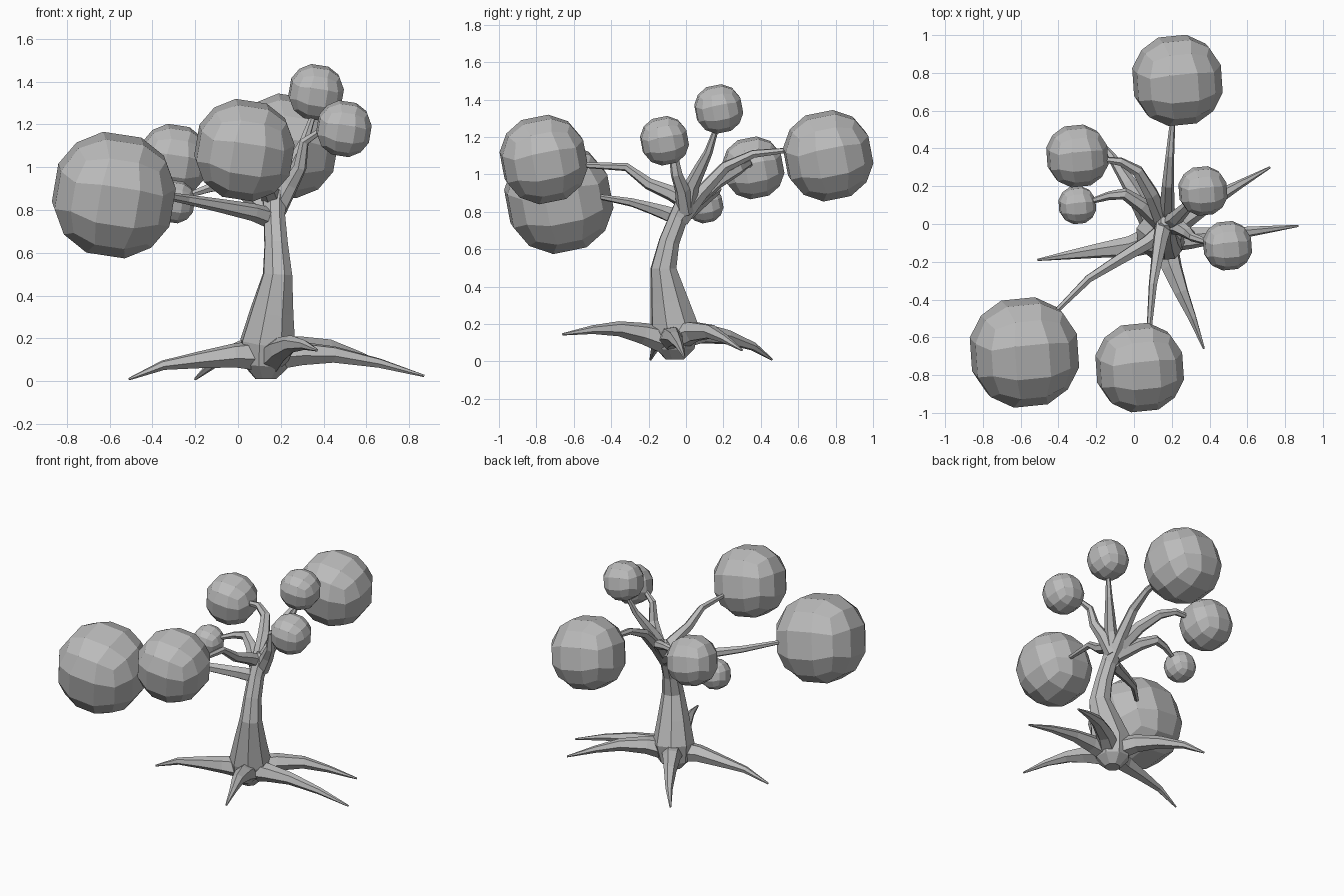
import bpy
import bmesh
import math
from mathutils import Vector, Euler

default_cube = bpy.data.objects.get("Cube")
if default_cube:
    bpy.data.objects.remove(default_cube, do_unlink=True)

# One plain grey for the whole tree
grey = bpy.data.materials.new("plain_grey")
grey.use_nodes = True
colour = (0.5, 0.5, 0.5, 1)
grey.diffuse_color = colour
grey.node_tree.nodes["Principled BSDF"].inputs["Base Color"].default_value = colour


def add_object(name, bm):
    """Turn a bmesh into a flat shaded grey object."""
    bmesh.ops.recalc_face_normals(bm, faces=bm.faces)
    mesh = bpy.data.meshes.new(name)
    bm.to_mesh(mesh)
    bm.free()
    mesh.materials.append(grey)
    obj = bpy.data.objects.new(name, mesh)
    bpy.context.collection.objects.link(obj)
    return obj


def add_tube(name, path, radii, sides):
    """Low-poly limb that follows a path, with one radius per point."""
    bm = bmesh.new()
    points = [Vector(p) for p in path]
    across = Vector((0.3, 1, 0.2))
    rings = []
    for i, (point, radius) in enumerate(zip(points, radii)):
        before = points[max(i - 1, 0)]
        after = points[min(i + 1, len(points) - 1)]
        along = (after - before).normalized()
        across = (across - along * across.dot(along)).normalized()
        other = along.cross(across)
        ring = []
        for s in range(sides):
            angle = math.tau * s / sides
            offset = across * math.cos(angle) + other * math.sin(angle)
            ring.append(bm.verts.new(point + offset * radius))
        rings.append(ring)
    for lower, upper in zip(rings, rings[1:]):
        for s in range(sides):
            t = (s + 1) % sides
            bm.faces.new((lower[s], lower[t], upper[t], upper[s]))
    bm.faces.new(rings[0])
    bm.faces.new(rings[-1])
    return add_object(name, bm)


def add_limb(name, path, thick, thin):
    """Tapering root or branch."""
    last = len(path) - 1
    radii = [thick + (thin - thick) * i / last for i in range(last + 1)]
    return add_tube(name, path, radii, 6)


def add_foliage(name, centre, radius):
    """Faceted ball made from a subdivided cube pushed out to a sphere."""
    bm = bmesh.new()
    bmesh.ops.create_cube(bm, size=2)
    bmesh.ops.subdivide_edges(bm, edges=bm.edges, cuts=2, use_grid_fill=True)
    turn = Euler((0.2, 0.15, 0.1)).to_matrix()
    for v in bm.verts:
        v.co = Vector(centre) + turn @ v.co.normalized() * radius * 1.04
    return add_object(name, bm)


# Trunk: wide foot, leaning stem, slightly flared crown
add_tube(
    "trunk",
    [(.13, -.06, .01), (.13, -.06, .07), (.14, -.06, .18), (.16, -.09, .33),
     (.185, -.12, .5), (.178, -.09, .64), (.17, -.04, .77), (.17, .01, .87),
     (.17, .02, .91)],
    [.05, .11, .135, .105, .072, .058, .053, .06, .03], 8)

# Roots spreading from the foot
roots = {
    "root_right": [(.1, -.08, .12), (-.02, -.12, .12), (-.18, -.14, .1),
                   (-.35, -.165, .075), (-.51, -.19, .01)],
    "root_left": [(.15, -.08, .12), (.3, -.075, .13), (.45, -.06, .125),
                  (.66, -.035, .085), (.87, -.01, .025)],
    "root_back_left": [(.15, -.06, .12), (.28, .04, .16), (.42, .13, .16),
                       (.56, .21, .12), (.72, .3, .06)],
    "root_front": [(.16, -.1, .11), (.2, -.23, .15), (.25, -.36, .175),
                   (.31, -.5, .17), (.37, -.66, .145)],
    "root_back": [(.13, -.04, .13), (.05, .09, .15), (-.03, .22, .13),
                  (-.12, .36, .08), (-.2, .46, .01)],
}
for name, path in roots.items():
    add_limb(name, path, .075, .006)

# Branches rising from the crown to the foliage
branches = {
    "branch_back": [(.17, -.03, .76), (.175, .08, .9), (.18, .21, 1.04),
                    (.19, .36, 1.11), (.205, .55, 1.13)],
    "branch_back_right": [(.15, .02, .84), (.09, .16, .96), (.02, .28, 1.03),
                          (-.07, .33, 1.06), (-.19, .345, 1.05)],
    "branch_small_right": [(.15, 0, .8), (.04, .1, .88), (-.05, .16, .92),
                           (-.13, .15, .905), (-.23, .12, .87)],
    "branch_front_right": [(.16, -.03, .76), (.07, -.1, .79),
                           (-.08, -.19, .82), (-.24, -.29, .85),
                           (-.41, -.46, .88)],
    "branch_front": [(.16, .01, .85), (.14, -.08, .9), (.12, -.2, .95),
                     (.1, -.32, 1.04), (.08, -.56, 1.05)],
    "branch_left": [(.18, 0, .8), (.245, -.02, .92), (.29, -.05, 1.0),
                    (.31, -.07, 1.12), (.4, -.1, 1.18)],
    "branch_back_left": [(.18, .01, .84), (.22, .03, .94), (.27, .08, 1.04),
                         (.31, .12, 1.12), (.35, .16, 1.24)],
}
for name, path in branches.items():
    add_limb(name, path, .05, .014)

# Foliage balls at the branch ends
foliage = {
    "foliage_back": ((.23, .76, 1.1), .24),
    "foliage_back_right": ((-.3, .36, 1.035), .165),
    "foliage_small_right": ((-.3, .1, .84), .1),
    "foliage_front_right": ((-.58, -.68, .87), .29),
    "foliage_front": ((.03, -.76, 1.08), .235),
    "foliage_left": ((.495, -.115, 1.18), .13),
    "foliage_back_left": ((.365, .175, 1.35), .13),
}
for name, (centre, radius) in foliage.items():
    add_foliage(name, centre, radius)
